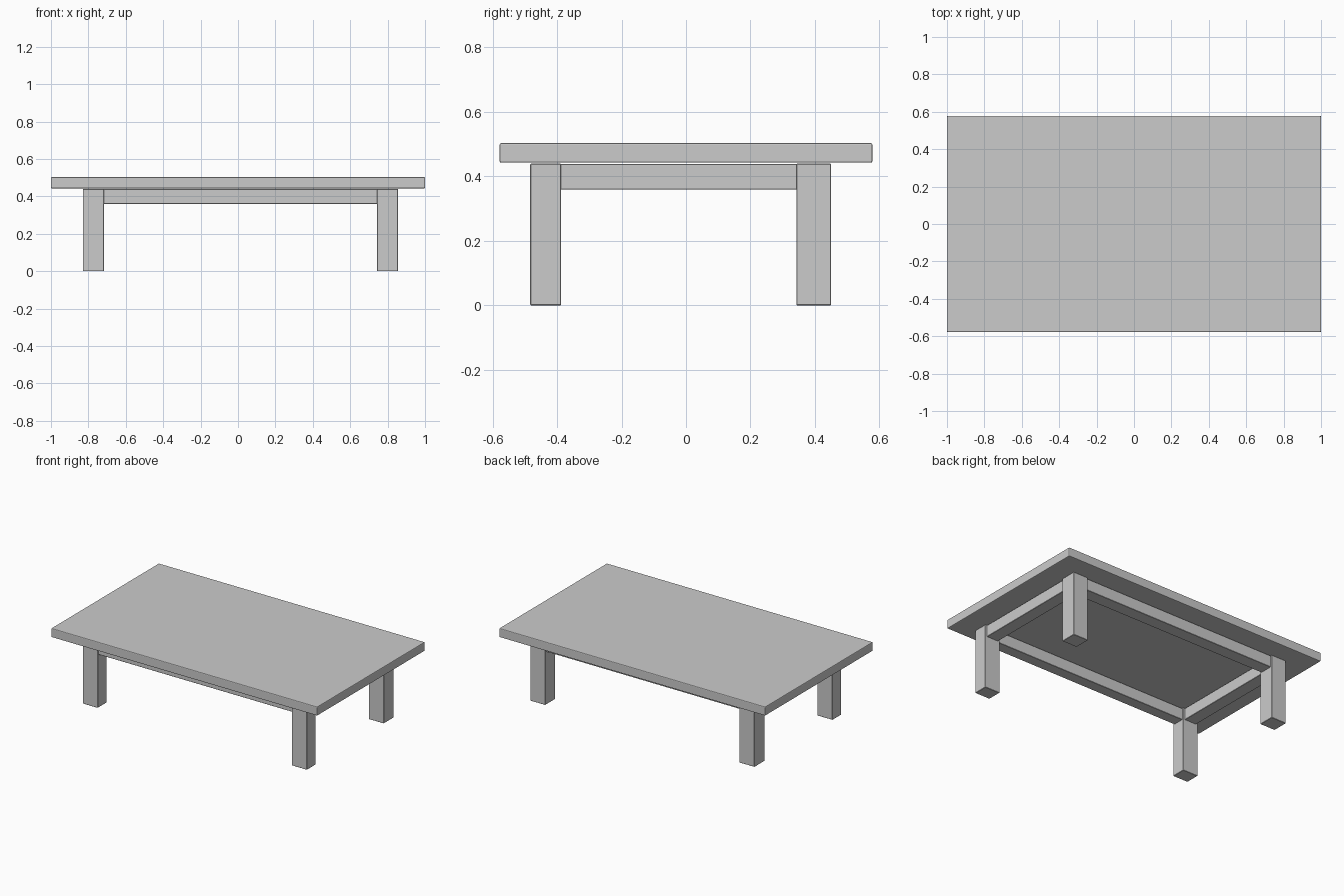
import bpy

if "Cube" in bpy.data.objects:
    bpy.data.objects.remove(bpy.data.objects["Cube"])


def box(name, x, y, z, bevel=0.002, segments=1):
    """Box spanning the given (min, max) ranges, with softened edges."""
    spans = (x, y, z)
    bpy.ops.mesh.primitive_cube_add(size=1, location=[(a + b) / 2 for a, b in spans])
    ob = bpy.context.object
    ob.name = name
    ob.scale = [b - a for a, b in spans]
    bpy.ops.object.transform_apply(location=False, rotation=False, scale=True)
    mod = ob.modifiers.new("soft_edges", 'BEVEL')
    mod.width = bevel
    mod.segments = segments
    return ob


# Table top slab
box("table_top", (-1, 1), (-0.578, 0.578), (0.442, 0.503), 0.005, 2)

# Square legs, frame sits slightly off centre under the top
leg_x = {"left": (-0.83, -0.717), "right": (0.744, 0.856)}
leg_y = {"front": (-0.483, -0.387), "back": (0.342, 0.45)}
for sx, x in leg_x.items():
    for sy, y in leg_y.items():
        box(f"{sy}_{sx}_leg", x, y, (0, 0.439))

# Rails between the legs, set just inside the leg faces
rail_z = (0.359, 0.438)
for sy, y in leg_y.items():
    box(f"{sy}_rail", (-0.73, 0.757), (y[0] + 0.01, y[1] - 0.01), rail_z)
for sx, x in leg_x.items():
    box(f"{sx}_rail", (x[0] + 0.012, x[1] - 0.012), (-0.397, 0.352), rail_z)
